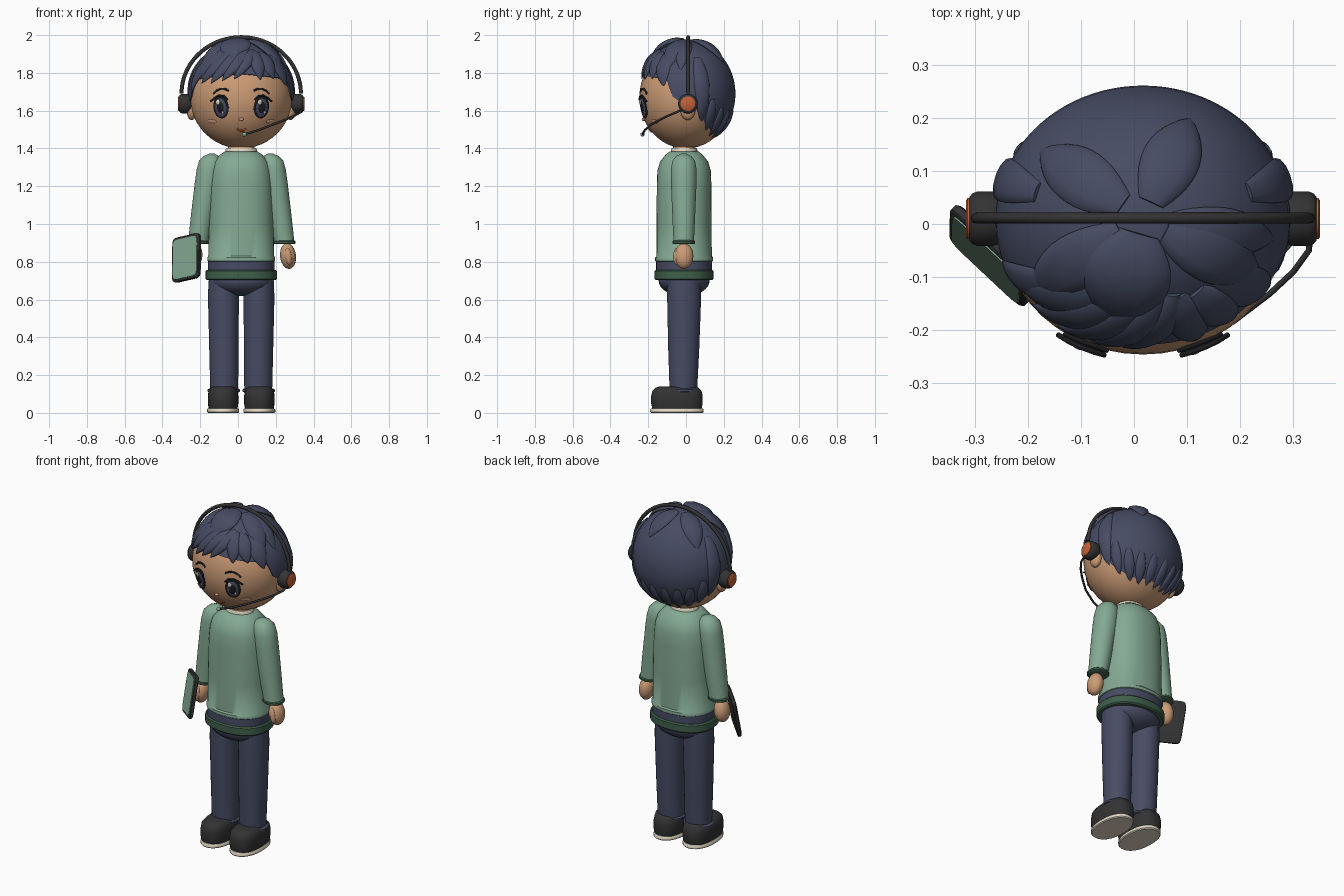
import bpy, bmesh, math
from mathutils import Vector, Matrix

if "Cube" in bpy.data.objects:
    bpy.data.objects.remove(bpy.data.objects["Cube"])

OX = 0.017  # the figure stands slightly off centre because of the tablet


def material(name, rgb):
    m = bpy.data.materials.new(name)
    m.diffuse_color = (*rgb, 1)
    m.use_nodes = True
    m.node_tree.nodes["Principled BSDF"].inputs["Base Color"].default_value = m.diffuse_color
    return m


SKIN = material("skin", (0.60, 0.33, 0.18))
NAVY = material("navy", (0.062, 0.072, 0.125))
SAGE = material("sage_green", (0.23, 0.40, 0.29))
GREEN = material("dark_green", (0.05, 0.115, 0.07))
CHARCOAL = material("charcoal", (0.033, 0.033, 0.035))
BLACK = material("black", (0.012, 0.012, 0.015))
CREAM = material("cream", (0.75, 0.68, 0.55))
ORANGE = material("orange", (0.55, 0.12, 0.04))
BLUSH = material("blush", (0.68, 0.34, 0.22))


def finish(name, mesh, mat, angle=40):
    mesh.materials.clear()
    mesh.materials.append(mat)
    mesh.polygons.foreach_set("use_smooth", [True] * len(mesh.polygons))
    mesh.set_sharp_from_angle(angle=math.radians(angle))
    ob = bpy.data.objects.new(name, mesh)
    ob.location.x = OX
    bpy.context.collection.objects.link(ob)
    return ob


def from_bm(name, bm, mat, angle=40):
    bmesh.ops.recalc_face_normals(bm, faces=bm.faces)
    mesh = bpy.data.meshes.new(name)
    bm.to_mesh(mesh)
    bm.free()
    return finish(name, mesh, mat, angle)


def skin_rings(bm, rings):
    """Bridge rings of points and cap both ends."""
    rows = [[bm.verts.new(p) for p in r] for r in rings]
    n = len(rows[0])
    for a, b in zip(rows, rows[1:]):
        for i in range(n):
            bm.faces.new((a[i], a[(i + 1) % n], b[(i + 1) % n], b[i]))
    bm.faces.new(rows[0])
    bm.faces.new(rows[-1])


def loft(name, rings, mat, power=2, n=32, matrix=None, angle=40):
    """Rings are (x, y, z, rx, ry) superellipses."""
    def sp(c):
        return math.copysign(abs(c) ** (2 / power), c)
    bm = bmesh.new()
    ts = [2 * math.pi * (i + 0.5) / n for i in range(n)]
    skin_rings(bm, [[(x + rx * sp(math.cos(t)), y + ry * sp(math.sin(t)), z) for t in ts]
                    for x, y, z, rx, ry in rings])
    if matrix:
        bm.transform(matrix)
    return from_bm(name, bm, mat, angle)


def ball(name, c, r, mat, rot=Matrix.Identity(4), seg=32):
    bm = bmesh.new()
    bmesh.ops.create_uvsphere(bm, u_segments=seg, v_segments=seg // 2, radius=1)
    bm.transform(Matrix.Translation(c) @ rot @ Matrix.Diagonal((*r, 1)))
    return from_bm(name, bm, mat, 80)


def tube(name, pts, radius, mat):
    cu = bpy.data.curves.new(name, "CURVE")
    cu.dimensions, cu.bevel_depth, cu.bevel_resolution = "3D", radius, 2
    cu.use_fill_caps = True
    s = cu.splines.new("POLY")
    s.points.add(len(pts) - 1)
    for p, q in zip(s.points, pts):
        p.co = (*q, 1)
    tmp = bpy.data.objects.new(name + "_path", cu)
    bpy.context.collection.objects.link(tmp)
    mesh = bpy.data.meshes.new_from_object(tmp.evaluated_get(bpy.context.evaluated_depsgraph_get()))
    bpy.data.objects.remove(tmp)
    return finish(name, mesh, mat, 60)


# --- torso, waistband and hem, neck and collar
Y = -0.01
loft("sweater", [(0, Y, z, a, b) for z, a, b in (
    (0.80, .172, .148), (0.805, .18, .154), (0.822, .18, .154), (0.83, .175, .147), (1.0, .173, .146),
    (1.2, .168, .145), (1.28, .16, .142), (1.33, .145, .128), (1.365, .115, .1), (1.385, .085, .075))], SAGE, 2.3, 40)
loft("waist_stripe", [(0, Y, .745, .176, .149), (0, Y, .803, .176, .149)], NAVY, 2.3, 40)
loft("hem", [(0, Y, z, a, a - .034) for z, a in (
    (.703, .183), (.71, .19), (.75, .19), (.757, .183))], GREEN, 2.3, 40)
loft("neck", [(0, Y, 1.34, .07, .06), (0, Y, 1.44, .07, .06)], SKIN)
loft("collar", [(0, Y, 1.375, .083, .07), (0, Y, 1.395, .083, .07), (0, Y, 1.403, .078, .065)], CREAM)
ball("hips", (0, Y, .70), (.172, .135, .082), NAVY)

# --- legs, shoes, arms and hands
for s, side in ((-1, "right"), (1, "left")):
    loft(side + "_leg", [(s * .094, Y, .70, .08, .09), (s * .094, Y, .60, .082, .09),
                         (s * .092, -.012, .35, .078, .083), (s * .09, -.014, .11, .074, .073)], NAVY)
    loft(side + "_trouser_cuff", [(s * .092, -.014, z, r, r - .006) for z, r in (
        (.108, .076), (.113, .086), (.123, .086), (.13, .076))], NAVY)
    loft(side + "_shoe", [(s * .096, -.048, z, a, b) for z, a, b in (
        (.018, .076, .13), (.05, .081, .137), (.09, .081, .137), (.118, .077, .13),
        (.133, .066, .115), (.141, .045, .09))], CHARCOAL, 2.6)
    loft(side + "_sole", [(s * .096, -.048, z, a, a + .057) for z, a in (
        (0, .08), (.005, .085), (.018, .085), (.024, .08))], CREAM, 2.2)
    loft(side + "_sleeve", [(s * x, -.012, z, r, r) for x, z, r in (
        (.155, 1.372, .015), (.158, 1.36, .04), (.163, 1.335, .06), (.168, 1.29, .068), (.178, 1.22, .068),
        (.205, 1.05, .061), (.225, .92, .055), (.227, .9, .055))], SAGE)
    loft(side + "_sleeve_cuff", [(s * .228, -.012, z, r, r) for z, r in (
        (.893, .053), (.898, .06), (.908, .06), (.914, .053))], GREEN)
    tilt = Matrix.Rotation(-s * .12, 4, "Y")
    ball(side + "_hand", (s * .248, -.011, .83), (.042, .05, .068), SKIN, tilt)
    ball(side + "_thumb", (s * .25, -.05, .828), (.018, .018, .045), SKIN, tilt, 20)

# --- tablet held at the figure's right side
nrm = Vector((-.69, -.69, .18)).normalized()
u = Vector((.7, -.7, .17))
u = (u - nrm * u.dot(nrm)).normalized()
v = nrm.cross(u)
frame = Matrix.Translation((-.29, -.06, .82)) @ Matrix((u, v, nrm)).transposed().to_4x4()
loft("tablet", [(0, 0, z, .1 - d, .122 - d) for z, d in (
    (-.011, .005), (-.007, 0), (.006, 0), (.01, .004))], CHARCOAL, 9, 40, frame)
loft("tablet_screen", [(0, 0, .008, .088, .108), (0, 0, .013, .088, .108)], SAGE, 9, 40, frame)

# --- head and ears
HC, HR = Vector((0, 0, 1.67)), Vector((.27, .247, .27))
ball("head", HC, HR, SKIN, seg=48)
for s, side in ((-1, "right"), (1, "left")):
    ball(side + "_ear", (s * .262, .01, 1.605), (.028, .04, .055), SKIN, seg=20)


# --- face details laid on the head surface
def on_face(x, z, lift=0.0):
    y = -HR.y * math.sqrt(1 - (x / HR.x) ** 2 - ((z - HC.z) / HR.z) ** 2)
    n = Vector((x / HR.x ** 2, y / HR.y ** 2, (z - HC.z) / HR.z ** 2)).normalized()
    r = Vector((0, 0, 1)).cross(n).normalized()
    rot = Matrix((r, n.cross(r), n)).transposed().to_4x4()
    return Vector((x, y, z)) + n * lift, rot


def spot(name, x, z, rx, rz, lift, mat, thick=.006):
    p, rot = on_face(x, z, lift)
    ball(name, p, (rx, rz, thick), mat, rot, 24)


for s, side in ((-1, "right"), (1, "left")):
    ex, ez = s * .106, 1.62
    spot(side + "_eye", ex, ez, .044, .062, .002, BLACK)
    spot(side + "_iris", ex, ez - .004, .034, .05, .006, NAVY)
    spot(side + "_pupil", ex, ez - .002, .02, .032, .009, BLACK)
    spot(side + "_eye_glint", ex - .012, ez + .026, .011, .014, .013, CREAM, .004)
    spot(side + "_eye_glint_small", ex + .012, ez - .026, .006, .007, .012, CREAM, .004)
    spot(side + "_cheek", s * .155, 1.543, .03, .012, .001, BLUSH, .004)
    tube(side + "_eyebrow", [on_face(s * x, z, .002)[0] for x, z in (
        (.066, 1.705), (.085, 1.715), (.108, 1.716), (.13, 1.706), (.147, 1.69))], .005, BLACK)
    tube(side + "_eyelash", [on_face(ex + s * x, ez + z, .01)[0] for x, z in (
        (-.036, .038), (-.018, .057), (.008, .06), (.03, .047), (.05, .03))], .005, BLACK)
spot("nose", 0, 1.555, .012, .009, .003, BLUSH, .008)
tube("mouth", [on_face(x, z, .001)[0] for x, z in (
    (-.022, 1.505), (-.01, 1.497), (.002, 1.495), (.014, 1.498), (.024, 1.506))], .005, ORANGE)
spot("lower_lip", .001, 1.49, .013, .007, .001, ORANGE, .004)

# --- hair cap with a stepped hairline (azimuth from the front, polar from the top)
CC, CR = Vector((0, .008, 1.69)), Vector((.279, .254, .283))
LINE = ((0, 68), (60, 74), (66, 77), (70, 92), (80, 98), (95, 100), (105, 112), (118, 126), (140, 138), (180, 138))


def on_hair(az, pol, k=1.0):
    a, p = math.radians(az), math.radians(pol)
    d = Vector((math.sin(p) * math.sin(a), -math.sin(p) * math.cos(a), math.cos(p)))
    return CC + d * CR * k, Vector((d.x / CR.x, d.y / CR.y, d.z / CR.z)).normalized()


def hairline(az):
    az = abs((az + 180) % 360 - 180)
    for (a0, p0), (a1, p1) in zip(LINE, LINE[1:]):
        if az <= a1:
            return p0 + (p1 - p0) * (az - a0) / (a1 - a0)


azs = [i * 4 for i in range(90)]
bm = bmesh.new()
skin_rings(bm, [[on_hair(a, max(hairline(a) * t, .5), k)[0] for a in azs]
                for t, k in [(i / 20, 1) for i in range(21)] + [(.99, .93), (.8, .9)]])
from_bm("hair_cap", bm, NAVY, 60)


def clumps(name, items):
    """Leaf-shaped locks from (az, pol) to (az, pol) with half width and thickness."""
    bm = bmesh.new()
    for a0, p0, a1, p1, w, t in items:
        rings = []
        for i in range(13):
            s = i / 12
            q, n = on_hair(a0 + (a1 - a0) * s, p0 + (p1 - p0) * s)
            s2 = s + .01
            d = on_hair(a0 + (a1 - a0) * s2, p0 + (p1 - p0) * s2)[0] - q
            f = max(math.sin(math.pi * (.12 + .88 * s)), .01) ** .8
            side = d.cross(n).normalized()
            rings.append([q + side * (w * f * math.cos(j * math.pi / 6)) + n * (t * f * math.sin(j * math.pi / 6))
                          for j in range(12)])
        skin_rings(bm, rings)
    from_bm(name, bm, NAVY, 60)


clumps("crown_locks", [(-127, 10, -127, 60, .055, .02), (157, 8, 157, 55, .055, .02), (81, 10, 81, 64, .045, .018),
                       (-55, 10, -55, 66, .055, .02), (-15, 6, -15, 52, .085, .028), (60, 10, 63, 62, .055, .022)])
clumps("fringe_locks", [(-25, 32, -66, 78, .04, .016), (-15, 35, -50, 79, .038, .018), (-2, 36, -36, 79, .036, .018),
                        (10, 36, -22, 76, .036, .02), (20, 36, -8, 74, .034, .018), (22, 38, 22, 75, .04, .018),
                        (34, 40, 40, 74, .042, .018), (50, 42, 60, 82, .045, .014), (-50, 45, -72, 90, .035, .012)])
clumps("side_locks", [(s * 106, 48, s * 110, 122, .042, .016) for s in (-1, 1)])
clumps("nape_locks", [(s * a, p - 38, s * a, p, .028, .012) for s in (-1, 1)
                      for a, p in ((108, 120), (122, 134), (138, 143), (154, 146), (171, 146))])

# --- headset: band, ear cups, microphone
tube("headband", [(.316 * math.cos(t), .011, 1.69 + .299 * math.sin(t))
                  for t in (math.pi * i / 48 for i in range(49))], .0105, CHARCOAL)
for s, side in ((-1, "right"), (1, "left")):
    lay = Matrix.Translation((s * .283, .01, 1.637)) @ Matrix.Rotation(s * math.pi / 2, 4, "Y")
    loft(side + "_ear_cup", [(0, 0, z, r, r) for z, r in (
        (-.02, .04), (-.012, .048), (.002, .052), (.03, .052), (.04, .048), (.045, .042))], CHARCOAL, matrix=lay)
    loft(side + "_cup_disc", [(0, 0, .04, .039, .039), (0, 0, .049, .039, .039), (0, 0, .052, .035, .035)],
         ORANGE, matrix=lay)
tube("microphone_arm", [(.317, -.01, 1.61), (.314, -.05, 1.592), (.285, -.09, 1.575), (.24, -.132, 1.555),
                        (.17, -.185, 1.527), (.09, -.218, 1.497), (.02, -.23, 1.475)], .006, CHARCOAL)
ball("microphone_tip", (.017, -.231, 1.474), (.013, .011, .011), SAGE, seg=16)
